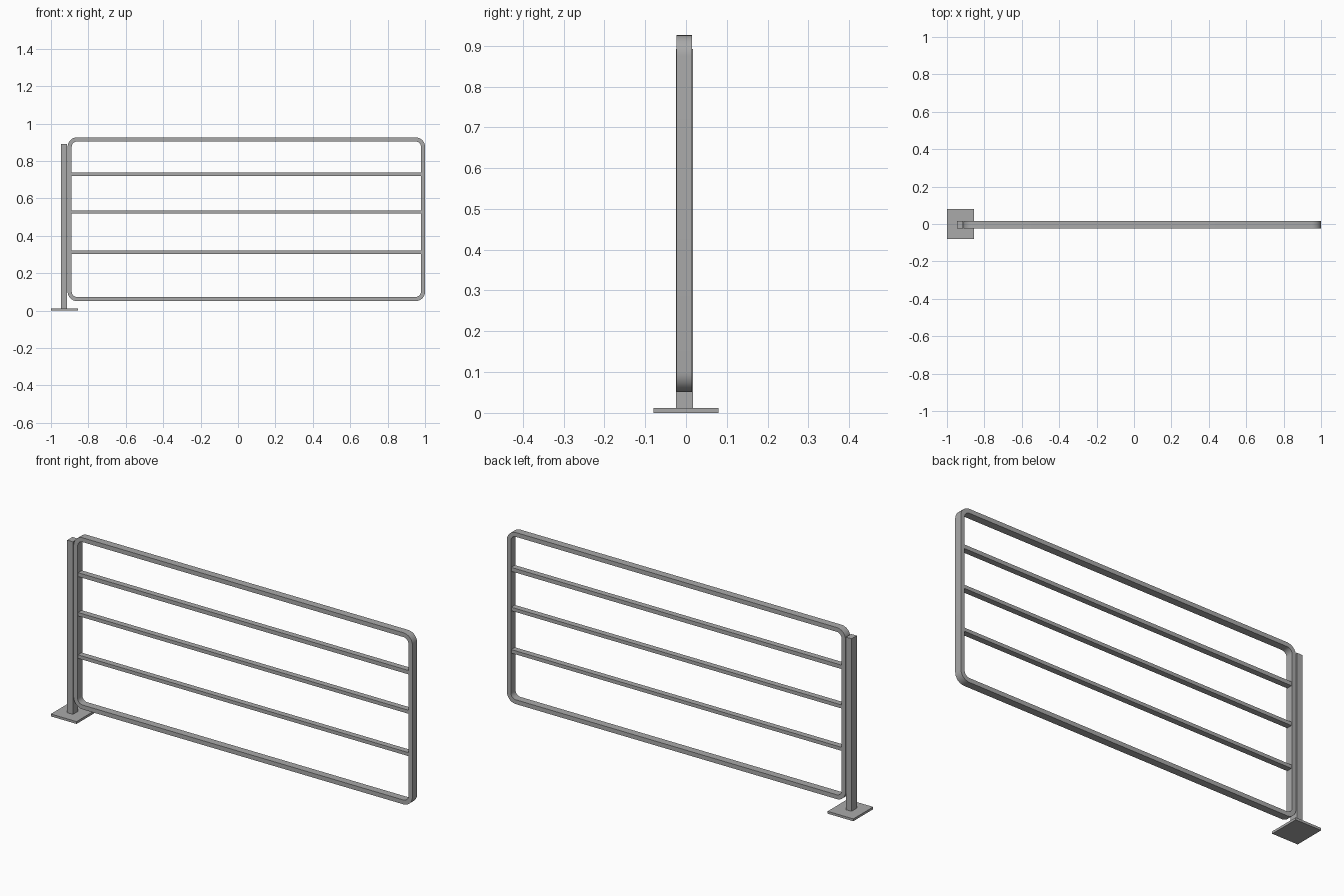
import bpy, bmesh, math

if "Cube" in bpy.data.objects:
    bpy.data.objects.remove(bpy.data.objects["Cube"])

STEEL = bpy.data.materials.new("grey steel")
STEEL.use_nodes = True
colour = (0.4, 0.4, 0.4, 1)
STEEL.diffuse_color = colour
STEEL.node_tree.nodes["Principled BSDF"].inputs["Base Color"].default_value = colour
MID_Y = -0.004


def add_object(name, bm):
    bmesh.ops.recalc_face_normals(bm, faces=bm.faces)
    mesh = bpy.data.meshes.new(name)
    bm.to_mesh(mesh)
    bm.free()
    mesh.materials.append(STEEL)
    obj = bpy.data.objects.new(name, mesh)
    bpy.context.collection.objects.link(obj)
    return obj


def box(name, x, y, z):
    bm = bmesh.new()
    bmesh.ops.create_cube(bm, size=1)
    for v in bm.verts:
        for i, (low, high) in enumerate((x, y, z)):
            v.co[i] = low if v.co[i] < 0 else high
    return add_object(name, bm)


def rounded_outline(x0, x1, z0, z1, radius, steps=8):
    centres = ((x1 - radius, z1 - radius), (x0 + radius, z1 - radius),
               (x0 + radius, z0 + radius), (x1 - radius, z0 + radius))
    points = []
    for corner, (cx, cz) in enumerate(centres):
        for s in range(steps + 1):
            a = (corner + s / steps) * math.pi / 2
            points.append((cx + radius * math.cos(a), cz + radius * math.sin(a)))
    return points


def ring(name, outer, inner, place):
    """Closed tube between two outlines; place maps (u, v, side) to a point."""
    bm = bmesh.new()
    loops = [[bm.verts.new(place(u, v, side)) for u, v in pts]
             for pts, side in ((outer, 0), (outer, 1), (inner, 1), (inner, 0))]
    n = len(outer)
    for k in range(4):
        a, b = loops[k], loops[(k + 1) % 4]
        for i in range(n):
            j = (i + 1) % n
            bm.faces.new((a[i], a[j], b[j], b[i]))
    return add_object(name, bm)


# Gate frame: one bent bar with rounded corners
X0, X1, Z0, Z1, BAR = -0.911, 1.0, 0.051, 0.926, 0.022
frame = ring("gate_frame",
             rounded_outline(X0, X1, Z0, Z1, 0.05),
             rounded_outline(X0 + BAR, X1 - BAR, Z0 + BAR, Z1 - BAR, 0.028),
             lambda u, v, side: (u, MID_Y + (side - 0.5) * 0.038, v))
bpy.context.view_layer.objects.active = frame
frame.select_set(True)
bpy.ops.object.shade_smooth_by_angle(angle=math.radians(35))
frame.select_set(False)

# Horizontal rails inside the frame
for name, z, height in (("upper_rail", 0.729, 0.02), ("middle_rail", 0.527, 0.018),
                        ("lower_rail", 0.311, 0.018)):
    box(name, (X0 + BAR / 2, X1 - BAR / 2), (MID_Y - 0.015, MID_Y + 0.015),
        (z - height / 2, z + height / 2))

# Hinge post and its foot plate
box("hinge_post", (-0.946, -0.914), (MID_Y - 0.021, MID_Y + 0.021), (0, 0.892))
box("foot_plate", (-1.0, -0.855), (-0.08, 0.08), (0, 0.012))
